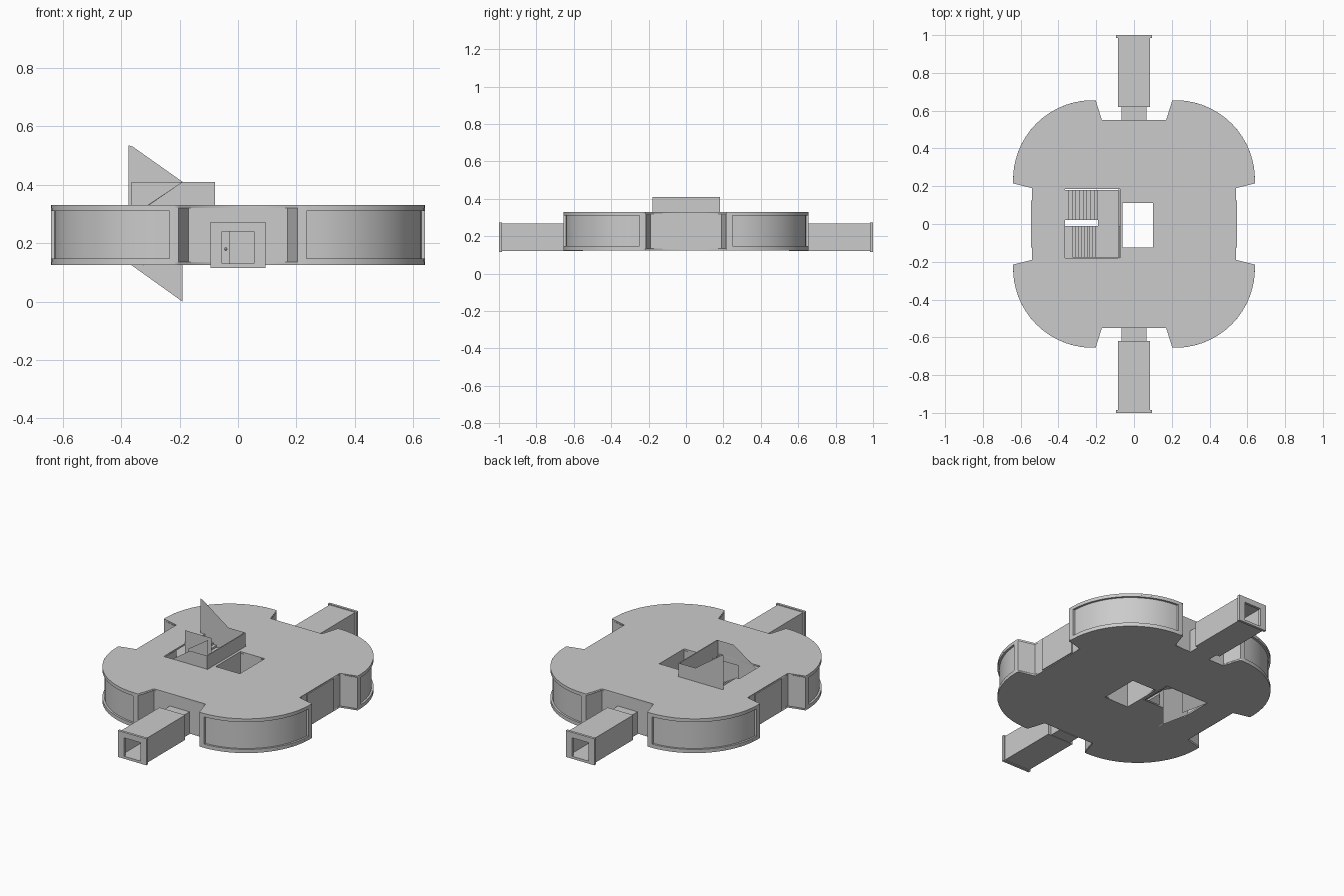
import bpy, bmesh, math

if "Cube" in bpy.data.objects:
    bpy.data.objects.remove(bpy.data.objects["Cube"])

Z0, Z1 = 0.125, 0.33          # underside of floor, top of roof
CX, CY, R = 0.22, 0.235, 0.42  # rounded corner bay


def make(name, bm, smooth=False, mirror=None):
    bmesh.ops.remove_doubles(bm, verts=bm.verts, dist=1e-5)
    bmesh.ops.recalc_face_normals(bm, faces=bm.faces)
    me = bpy.data.meshes.new(name)
    bm.to_mesh(me)
    bm.free()
    ob = bpy.data.objects.new(name, me)
    bpy.context.collection.objects.link(ob)
    if mirror:
        m = ob.modifiers.new("mirror", 'MIRROR')
        m.use_axis = mirror
    if smooth:
        bpy.ops.object.select_all(action='DESELECT')
        ob.select_set(True)
        bpy.context.view_layer.objects.active = ob
        bpy.ops.object.shade_smooth_by_angle(angle=math.radians(25))
    return ob


def add_box(bm, x0, x1, y0, y1, z0, z1):
    vs = bmesh.ops.create_cube(bm, size=1)["verts"]
    for v in vs:
        v.co = ((x0 + x1) / 2 + v.co.x * (x1 - x0),
                (y0 + y1) / 2 + v.co.y * (y1 - y0),
                (z0 + z1) / 2 + v.co.z * (z1 - z0))


def boxes(name, specs, mirror=None):
    bm = bmesh.new()
    for s in specs:
        add_box(bm, *s)
    return make(name, bm, mirror=mirror)


def sheet(name, y, pts):
    bm = bmesh.new()
    bm.faces.new([bm.verts.new((x, y, z)) for x, z in pts])
    return make(name, bm)


def strip(bm, a, za, b, zb):
    # band of quads between two plan paths at two heights
    va = [bm.verts.new((x, y, za)) for x, y in a]
    vb = [bm.verts.new((x, y, zb)) for x, y in b]
    for i in range(len(a) - 1):
        bm.faces.new((va[i], va[i + 1], vb[i + 1], vb[i]))


def arc(r, a0=90, a1=0, n=14):
    out = []
    for i in range(n + 1):
        a = math.radians(a0 + (a1 - a0) * i / n)
        out.append((CX + r * math.cos(a), CY + r * math.sin(a)))
    return out


def rect(x0, x1, y0, y1):
    return [(x0, y0), (x1, y0), (x1, y1), (x0, y1)]


def slab(name, loops, z0, z1):
    cu = bpy.data.curves.new(name, 'CURVE')
    cu.dimensions = '2D'
    cu.fill_mode = 'BOTH'
    cu.extrude = (z1 - z0) / 2
    for pts in loops:
        sp = cu.splines.new('POLY')
        sp.points.add(len(pts) - 1)
        for p, (x, y) in zip(sp.points, pts):
            p.co = (x, y, 0, 1)
        sp.use_cyclic_u = True
    ob = bpy.data.objects.new(name, cu)
    ob.location.z = (z0 + z1) / 2
    bpy.context.collection.objects.link(ob)
    bpy.ops.object.select_all(action='DESELECT')
    ob.select_set(True)
    bpy.context.view_layer.objects.active = ob
    bpy.ops.object.convert(target='MESH')


# Plan outline: one quarter reflected into four
quarter = [(0.17, 0.55), (0.203, 0.655)] + arc(R) + [(0.64, 0.215), (0.54, 0.19)]
q4 = [(-x, y) for x, y in quarter]
outline = (quarter + [(x, -y) for x, y in quarter][::-1]
           + [(-x, -y) for x, y in quarter] + q4[::-1])

shaft = rect(-0.06, 0.10, -0.125, 0.11)
slab("roof", [outline, rect(-0.365, -0.075, -0.18, 0.185), shaft], Z1 - 0.01, Z1)
slab("floor", [outline, rect(-0.365, -0.075, -0.01, 0.185), shaft], Z0, Z0 + 0.01)

# Straight outer walls
bm = bmesh.new()
for path in ([(0, 0.55)] + quarter[:2] + [arc(R)[0]],
             [arc(R)[-1]] + quarter[-2:] + [(0.54, 0)]):
    strip(bm, path, Z0, path, Z1)
make("outer_walls", bm, mirror=(True, True, False))

# Curved bay frames and recessed window panes
A0, A1, ZL, ZH = 88, 2, 0.147, 0.31
bm = bmesh.new()
for za, zb in ((Z0, ZL), (ZH, Z1)):
    strip(bm, arc(R, A0, A1), za, arc(R, A0, A1), zb)
for a0, a1 in ((90, A0), (A1, 0)):
    strip(bm, arc(R, a0, a1, 1), Z0, arc(R, a0, a1, 1), Z1)
for z in (ZL, ZH):
    strip(bm, arc(R, A0, A1), z, arc(R - 0.012, A0, A1), z)
for a in (A0, A1):
    jamb = [arc(R, a, a, 1)[0], arc(R - 0.012, a, a, 1)[0]]
    strip(bm, jamb, ZL, jamb, ZH)
make("bay_frames", bm, True, (True, True, False))
bm = bmesh.new()
strip(bm, arc(R - 0.012, A0, A1), ZL, arc(R - 0.012, A0, A1), ZH)
make("bay_windows", bm, True, (True, True, False))

# Thin panels on the side walls
boxes("side_panels", [(0.538, 0.546, -0.125, 0.125, 0.13, Z1 - 0.005)], (True, False, False))


# Entrance corridors: hollow tubes made of floor, ceiling and two walls
def tube(w, wi, y0, y1, z0, z1, zi0, zi1):
    return [(-w, -wi, y0, y1, z0, z1), (wi, w, y0, y1, z0, z1),
            (-wi, wi, y0, y1, z0, zi0), (-wi, wi, y0, y1, zi1, z1)]


boxes("corridors", tube(0.085, 0.078, 0.62, 0.99, 0.12, 0.268, 0.127, 0.261), (False, True, False))
boxes("corridor_end_frames", tube(0.094, 0.054, 0.985, 1.0, 0.115, 0.273, 0.13, 0.24), (False, True, False))
boxes("corridor_inner_frames", tube(0.085, 0.054, 0.62, 0.63, 0.12, 0.268, 0.13, 0.24), (False, True, False))
boxes("corridor_necks", tube(0.065, 0.054, 0.55, 0.62, 0.122, 0.255, 0.13, 0.24), (False, True, False))
boxes("doors", [(-0.054, -0.028, 0.55, 0.558, 0.13, 0.24)], (False, True, False))
bm = bmesh.new()
bmesh.ops.create_uvsphere(bm, u_segments=8, v_segments=6, radius=0.005)
bmesh.ops.translate(bm, verts=bm.verts, vec=(-0.042, 0.561, 0.18))
make("door_knobs", bm, True, (False, True, False))

# Lift shaft lining
t = 0.008
boxes("lift_shaft", [(-0.068, -0.06, -0.133, 0.118, Z0, Z1), (0.10, 0.108, -0.133, 0.118, Z0, Z1),
                     (-0.06, 0.10, -0.133, -0.125, Z0, Z1), (-0.06, 0.10, 0.11, 0.118, Z0, Z1)])


# Stair flights with stepped top and sloped underside
def flight(name, x0, x1, z0, z1, y0, y1, n=9):
    pts = []
    for i in range(n):
        x, xn = x0 + (x1 - x0) * i / n, x0 + (x1 - x0) * (i + 1) / n
        z = z0 + (z1 - z0) * (i + 1) / n
        pts += [(x, z), (xn, z)]
    pts += [(x1, z1 - 0.025), (x0, z0 - 0.012)]
    bm = bmesh.new()
    f = bm.faces.new([bm.verts.new((x, y0, z)) for x, z in pts])
    ext = bmesh.ops.extrude_face_region(bm, geom=[f])["geom"]
    for v in ext:
        if isinstance(v, bmesh.types.BMVert):
            v.co.y = y1
    make(name, bm)


flight("lower_stair_flight", -0.325, -0.19, 0.135, 0.228, -0.178, -0.01)
flight("upper_stair_flight", -0.19, -0.365, 0.228, Z1, 0.02, 0.18)
boxes("stair_landing", [(-0.19, -0.08, -0.178, 0.18, 0.216, 0.228)])

# Stair enclosure: end wall, outer side sheets and inner sheet by the gap
boxes("landing_wall", [(-0.084, -0.078, -0.18, 0.182, Z0, 0.41)])
sheet("lower_flight_side", -0.18,
      [(-0.365, Z0), (-0.08, Z0), (-0.08, 0.41), (-0.19, 0.41), (-0.365, 0.29)])
sheet("upper_flight_side", 0.182,
      [(-0.365, Z0), (-0.19, 0.0), (-0.19, Z0), (-0.08, Z0), (-0.08, 0.41), (-0.19, 0.41),
       (-0.36, 0.53), (-0.375, 0.535), (-0.375, Z1), (-0.365, Z1)])
sheet("inner_stair_side", 0.02,
      [(-0.365, Z0), (-0.19, 0.0), (-0.19, 0.41), (-0.365, 0.41)])
sheet("inner_lower_side", -0.01, [(-0.325, Z0), (-0.19, Z0), (-0.19, 0.41), (-0.325, 0.32)])
